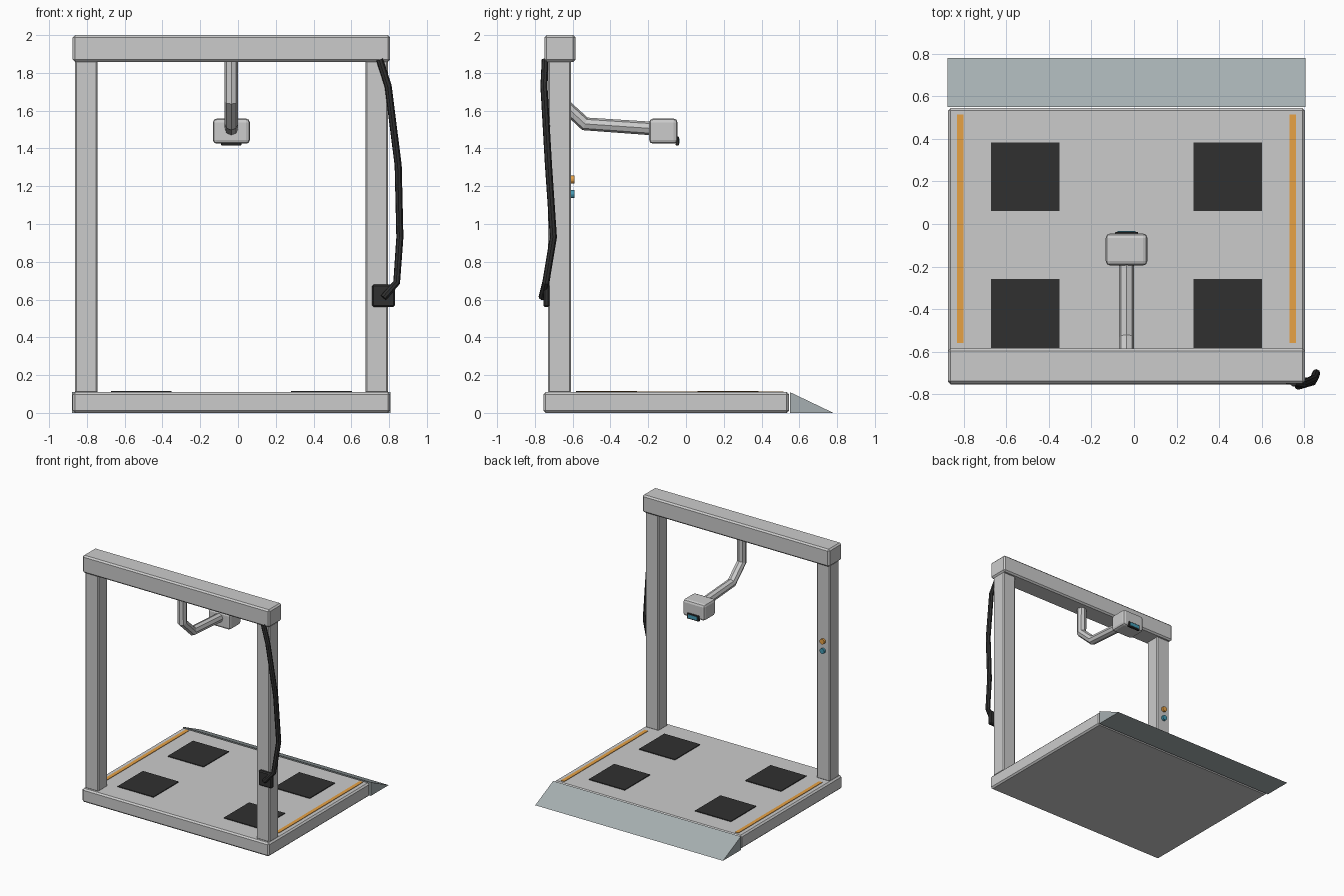
import bpy, bmesh
from mathutils import Vector

if "Cube" in bpy.data.objects:
    bpy.data.objects.remove(bpy.data.objects["Cube"])

CX = -0.035  # centre line of the frame


def material(name, rgb):
    m = bpy.data.materials.new(name)
    m.diffuse_color = (*rgb, 1)
    m.use_nodes = True
    m.node_tree.nodes["Principled BSDF"].inputs["Base Color"].default_value = m.diffuse_color
    return m


DARK = material("dark_rubber", (0.03, 0.03, 0.03))
ORANGE = material("orange", (0.80, 0.36, 0.06))
BLUE = material("blue_glass", (0.06, 0.33, 0.46))
STEEL = material("ramp_steel", (0.38, 0.43, 0.44))


def finish(name, bm, mat=None):
    bmesh.ops.recalc_face_normals(bm, faces=bm.faces)
    me = bpy.data.meshes.new(name)
    bm.to_mesh(me)
    bm.free()
    ob = bpy.data.objects.new(name, me)
    bpy.context.collection.objects.link(ob)
    if mat:
        me.materials.append(mat)
    return ob


def box(name, lo, hi, bevel=0.0, segments=1, mat=None):
    lo, hi = Vector(lo), Vector(hi)
    bm = bmesh.new()
    bmesh.ops.create_cube(bm, size=1)
    for v in bm.verts:
        v.co = (lo + hi) / 2 + v.co * (hi - lo)
    if bevel:
        bmesh.ops.bevel(bm, geom=bm.edges[:], offset=bevel, segments=segments,
                        profile=0.5, affect='EDGES')
    return finish(name, bm, mat)


def tube(name, points, radius, mat=None):
    cu = bpy.data.curves.new(name, 'CURVE')
    cu.dimensions = '3D'
    cu.bevel_depth = radius
    cu.bevel_resolution = 2
    cu.use_fill_caps = True
    sp = cu.splines.new('POLY')
    sp.points.add(len(points) - 1)
    for p, co in zip(sp.points, points):
        p.co = (*co, 1)
    sp.use_smooth = False
    if mat:
        cu.materials.append(mat)
    ob = bpy.data.objects.new(name, cu)
    bpy.context.collection.objects.link(ob)
    bpy.ops.object.select_all(action='DESELECT')
    ob.select_set(True)
    bpy.context.view_layer.objects.active = ob
    bpy.ops.object.convert(target='MESH')


# Platform and overhead beam
box("platform", (-0.875, -0.755, 0), (0.805, 0.545, 0.11), 0.012)
box("top_beam", (-0.875, -0.75, 1.858), (0.805, -0.585, 2.0), 0.012)

# Entry ramp wedge
bm = bmesh.new()
profile = [(0.55, 0), (0.78, 0), (0.55, 0.11)]
face = bm.faces.new([bm.verts.new((-0.878, y, z)) for y, z in profile])
ext = bmesh.ops.extrude_face_region(bm, geom=[face])
bmesh.ops.translate(bm, vec=(1.686, 0, 0),
                    verts=[g for g in ext['geom'] if isinstance(g, bmesh.types.BMVert)])
finish("entry_ramp", bm, STEEL)

# Mirrored posts, edge strips and wheel pads
for side, s in (("left", -1), ("right", 1)):
    px = CX + s * 0.769
    box(f"{side}_post", (px - 0.06, -0.73, 0.105), (px + 0.06, -0.61, 1.865), 0.008)
    sx = CX + s * 0.782
    box(f"{side}_edge_strip", (sx - 0.015, -0.56, 0.105), (sx + 0.015, 0.515, 0.114), mat=ORANGE)
    for end, y in (("front", -0.421), ("rear", 0.222)):
        x = CX + s * 0.477
        box(f"{side}_{end}_pad", (x - 0.161, y - 0.162, 0.105), (x + 0.161, y + 0.162, 0.116),
            mat=DARK)

# Hanging arm and sensor head
tube("sensor_arm", [(CX, -0.665, 1.88), (CX, -0.665, 1.65), (CX, -0.535, 1.53),
                    (CX, -0.17, 1.505)], 0.036)
box("sensor_head", (CX - 0.098, -0.195, 1.425), (CX + 0.098, -0.045, 1.558), 0.02, 2)
box("sensor_window_frame", (CX - 0.054, -0.055, 1.416), (CX + 0.054, -0.037, 1.462), 0.003,
    mat=DARK)
box("sensor_window", (CX - 0.042, -0.045, 1.426), (CX + 0.042, -0.034, 1.453), mat=BLUE)

# Status lamps on the inner face of the left post
for name, z, mat in (("upper_lamp", 1.235, ORANGE), ("lower_lamp", 1.158, BLUE)):
    bm = bmesh.new()
    bmesh.ops.create_cone(bm, cap_ends=True, segments=16, radius1=0.021, radius2=0.021, depth=0.025)
    for v in bm.verts:
        v.co = Vector((-0.806 + v.co.x, -0.604 + v.co.z, z + v.co.y))
    finish(name, bm, mat)

# Cable and its junction box on the right post
tube("cable", [(0.75, -0.745, 1.87), (0.795, -0.752, 1.73), (0.848, -0.728, 1.31),
               (0.857, -0.702, 0.93), (0.84, -0.742, 0.69), (0.77, -0.762, 0.61)], 0.019, DARK)
box("junction_box", (0.71, -0.755, 0.56), (0.83, -0.722, 0.68), 0.008, mat=DARK)
